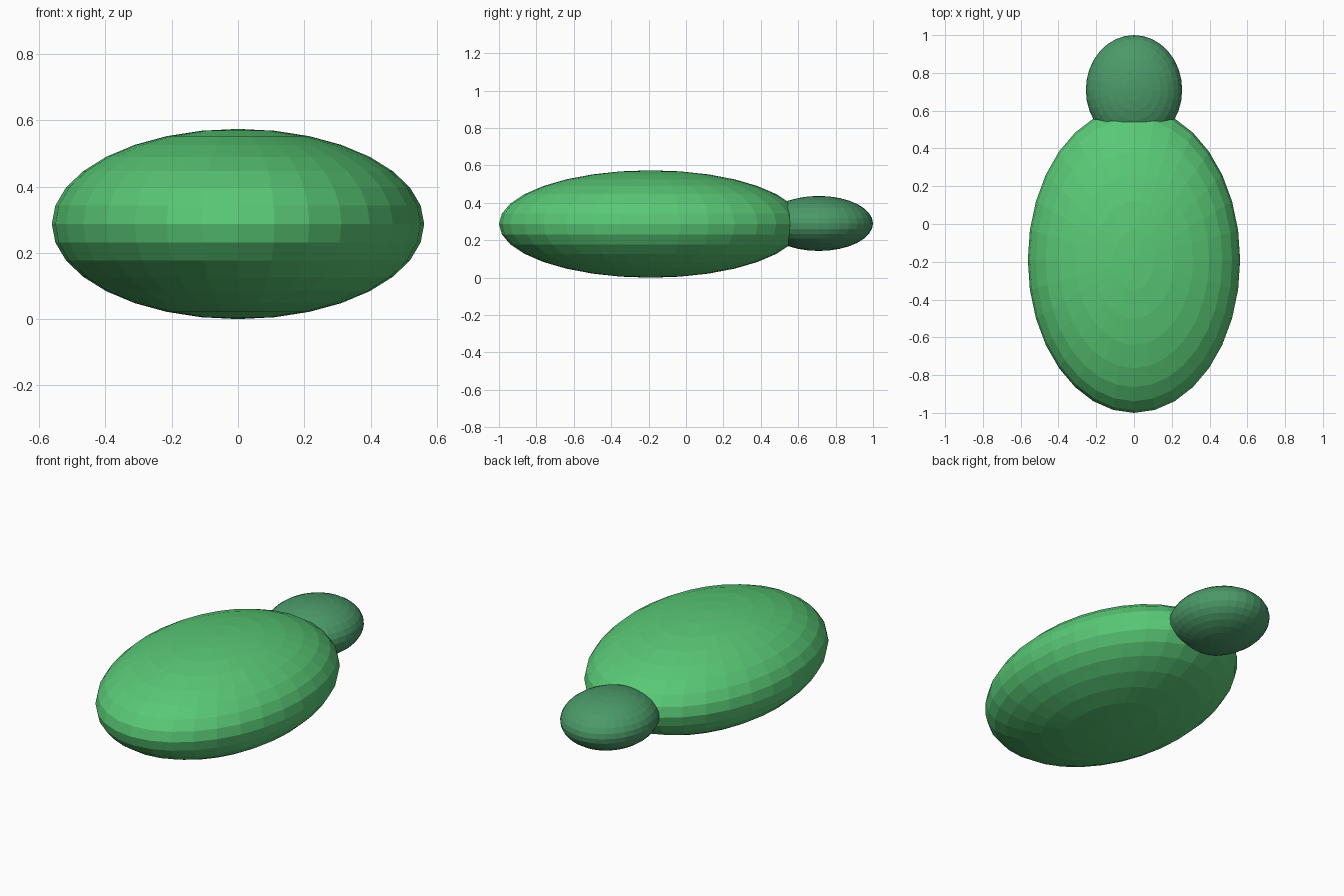
import bpy

if "Cube" in bpy.data.objects:
    bpy.data.objects.remove(bpy.data.objects["Cube"])


def material(name, rgb):
    mat = bpy.data.materials.new(name)
    mat.diffuse_color = (*rgb, 1.0)
    mat.use_nodes = True
    mat.node_tree.nodes["Principled BSDF"].inputs["Base Color"].default_value = mat.diffuse_color
    return mat


def ellipsoid(name, centre, radii, mat):
    # flat-faced squashed sphere with its poles along z
    bpy.ops.mesh.primitive_uv_sphere_add(segments=32, ring_count=16, radius=1, location=centre)
    ob = bpy.context.object
    ob.name = name
    ob.scale = radii
    bpy.ops.object.transform_apply(location=False, rotation=False, scale=True)
    ob.data.materials.append(mat)
    return ob


# large flattened body
ellipsoid("body", (0, -0.19, 0.287), (0.562, 0.81, 0.287),
          material("light_green", (0.10, 0.58, 0.18)))

# small end lobe, sunk into the rear of the body
ellipsoid("rear_lobe", (0, 0.71, 0.29), (0.255, 0.29, 0.147),
          material("dark_green", (0.07, 0.32, 0.14)))
